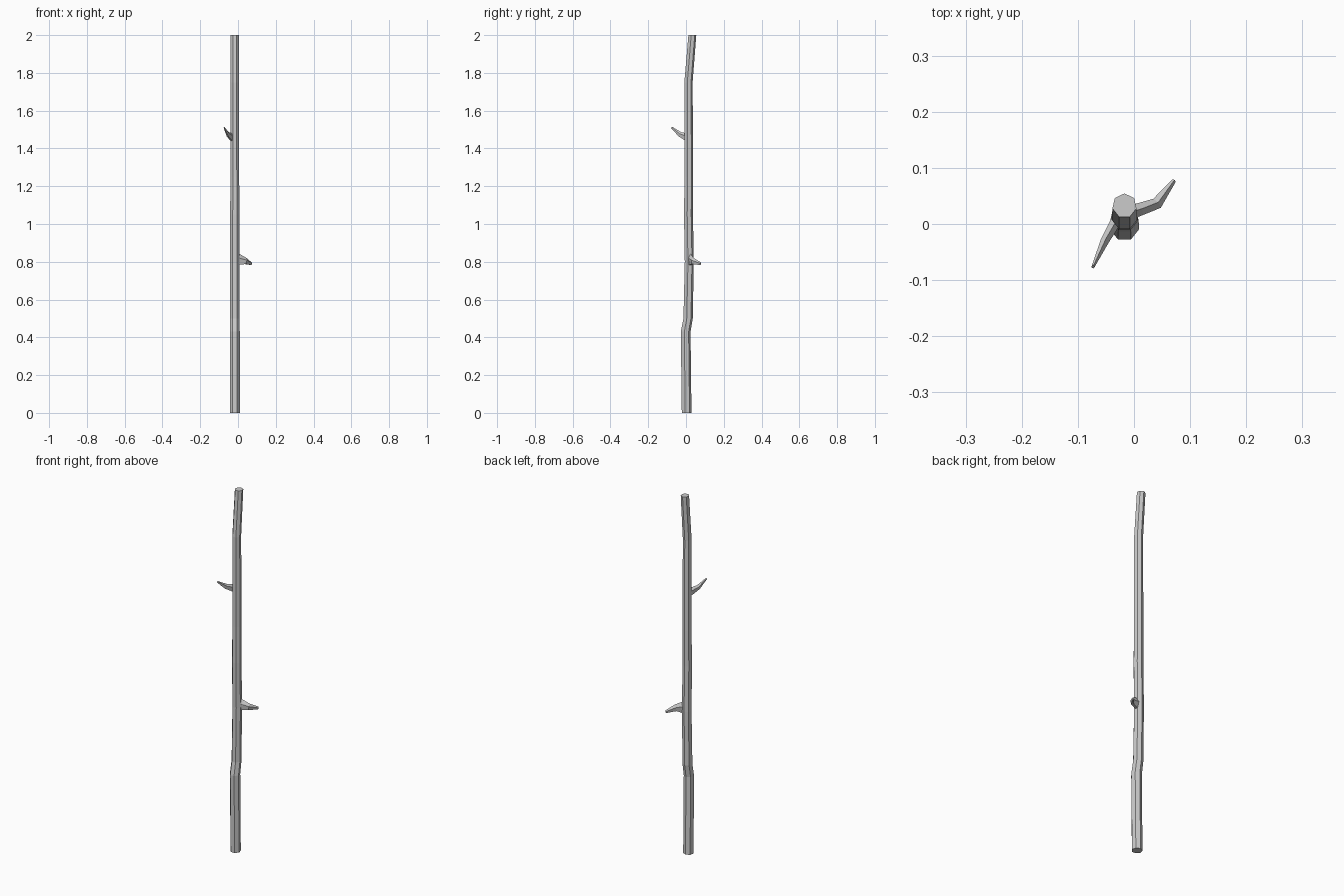
import bpy, bmesh, math
from mathutils import Vector

if "Cube" in bpy.data.objects:
    bpy.data.objects.remove(bpy.data.objects["Cube"])


def sweep(name, path, sides, horizontal=False):
    """Skin polygon rings along path entries (x, y, z, half_width, half_height)."""
    bm = bmesh.new()
    pts = [Vector(p[:3]) for p in path]
    rings = []
    for i, (c, p) in enumerate(zip(pts, path)):
        if horizontal:
            side, up = Vector((1, 0, 0)), Vector((0, 1, 0))
        else:
            t = (pts[min(i + 1, len(pts) - 1)] - pts[max(i - 1, 0)]).normalized()
            side = t.cross(Vector((0, 0, 1))).normalized()
            up = side.cross(t)
        ring = []
        for k in range(sides):
            a = math.pi / 2 + 2 * math.pi * k / sides
            ring.append(bm.verts.new(c + side * math.cos(a) * p[3] + up * math.sin(a) * p[4]))
        rings.append(ring)
    for r, s in zip(rings, rings[1:]):
        for k in range(sides):
            n = (k + 1) % sides
            bm.faces.new((r[k], r[n], s[n], s[k]))
    bm.faces.new(rings[0][::-1])
    bm.faces.new(rings[-1])
    bmesh.ops.recalc_face_normals(bm, faces=bm.faces)
    mesh = bpy.data.meshes.new(name)
    bm.to_mesh(mesh)
    bm.free()
    obj = bpy.data.objects.new(name, mesh)
    bpy.context.collection.objects.link(obj)
    return obj


# Seven-sided crooked stick: height, y offset, radius
stick = [(0, 0.002, 0.027), (0.43, -0.003, 0.027), (0.50, 0.010, 0.026),
         (0.80, 0.016, 0.025), (1.05, 0.012, 0.025), (1.25, 0.014, 0.024),
         (1.75, 0.012, 0.023), (2.0, 0.0325, 0.022)]
sweep("stick", [(-0.017, y, z, r, r) for z, y, r in stick], 7, True)

# Lower twig stub, drooping to the back right
sweep("lower_twig", [(-0.008, 0.020, 0.812, 0.013, 0.034),
                     (0.010, 0.026, 0.808, 0.012, 0.030),
                     (0.040, 0.036, 0.803, 0.011, 0.019),
                     (0.071, 0.077, 0.789, 0.004, 0.008)], 5)

# Upper twig stub, rising to the front left
sweep("upper_twig", [(-0.022, 0.016, 1.455, 0.012, 0.024),
                     (-0.034, 0.002, 1.459, 0.010, 0.022),
                     (-0.053, -0.032, 1.474, 0.008, 0.014),
                     (-0.073, -0.076, 1.511, 0.003, 0.005)], 5)
